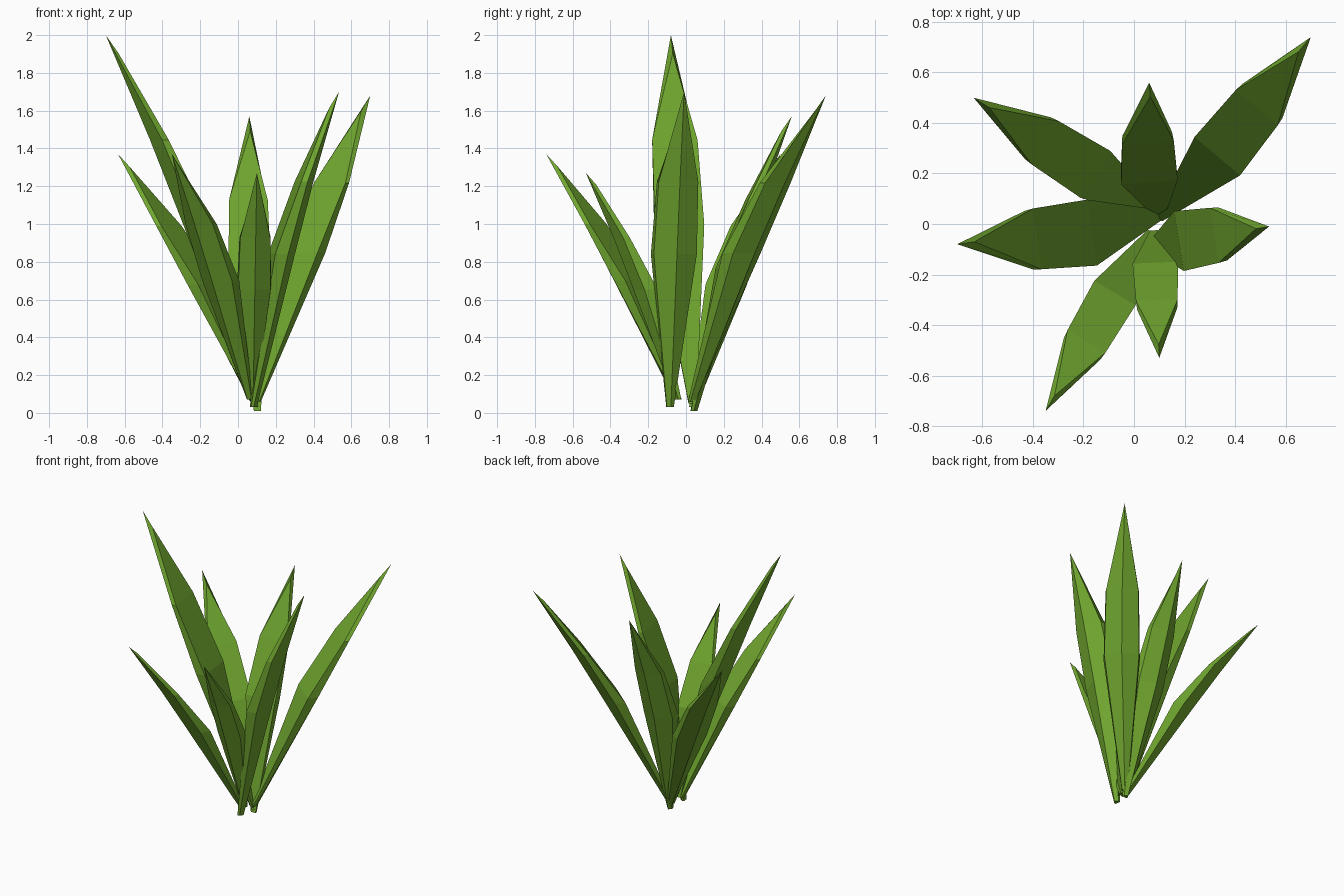
import bpy, bmesh
from mathutils import Vector

if "Cube" in bpy.data.objects:
    bpy.data.objects.remove(bpy.data.objects["Cube"])

green = bpy.data.materials.new("leaf green")
green.diffuse_color = (0.16, 0.38, 0.028, 1)
green.use_nodes = True
green.node_tree.nodes["Principled BSDF"].inputs["Base Color"].default_value = green.diffuse_color

# Each blade: name, base point, tip point, half width, sideways bow to its left
BLADES = [
    ("tall_left_leaf",   (0.07, 0.03, 0.05),   (-0.70, -0.08, 2.00), 0.132, 0.03),
    ("back_left_leaf",   (0.08, 0.05, 0.03),   (-0.635, 0.50, 1.37), 0.110, 0.0),
    ("back_leaf",        (0.10, 0.06, 0.01),   (0.06, 0.56, 1.57),   0.112, 0.03),
    ("back_right_leaf",  (0.12, 0.05, 0.06),   (0.70, 0.74, 1.68),   0.118, -0.02),
    ("right_leaf",       (0.10, -0.08, 0.03),  (0.535, -0.01, 1.70), 0.120, 0.0),
    ("front_leaf",       (0.08, -0.06, 0.07),  (0.10, -0.53, 1.27),  0.090, 0.0),
    ("front_left_leaf",  (0.05, -0.06, 0.07),  (-0.35, -0.74, 1.37), 0.095, 0.0),
]

# Rings along a blade: position, width factor, inner, edge and keel offsets, bow factor
RINGS = [
    (0.00, 0.16, 0.035, 0.020, 0.000, 0),
    (0.485, 1.00, 0.135, 0.065, 0.010, 1),
    (0.715, 0.92, 0.095, 0.060, 0.012, 0.8),
]


def blade(name, base, tip, half, bow):
    base, tip = Vector(base), Vector(tip)
    axis = tip - base
    out = Vector((axis.x, axis.y, 0)).normalized()
    side = Vector((-out.y, out.x, 0))
    bm = bmesh.new()
    rings = []
    # five-sided section: flat inner face, two edge walls, keeled outer face
    for t, wf, inner, edge, keel, b in RINGS:
        c = base + axis * t + side * bow * b
        w = half * wf
        section = [(-w, inner), (w, inner), (w * 0.96, edge), (0, keel), (-w * 0.96, edge)]
        rings.append([bm.verts.new(c + side * u - out * v) for u, v in section])
    # pointed end: inner face stops just short of the tip
    short = bm.verts.new(base + axis * 0.95 - out * 0.03)
    point = bm.verts.new(tip)
    for a, b in zip(rings, rings[1:]):
        for i in range(5):
            j = (i + 1) % 5
            bm.faces.new((a[i], a[j], b[j], b[i]))
    e = rings[-1]
    bm.faces.new((e[0], e[1], short))
    bm.faces.new((e[1], e[2], point, short))
    bm.faces.new((e[2], e[3], point))
    bm.faces.new((e[3], e[4], point))
    bm.faces.new((e[4], e[0], short, point))
    bm.faces.new(rings[0][::-1])
    bmesh.ops.recalc_face_normals(bm, faces=bm.faces)
    mesh = bpy.data.meshes.new(name)
    bm.to_mesh(mesh)
    bm.free()
    mesh.materials.append(green)
    bpy.context.collection.objects.link(bpy.data.objects.new(name, mesh))


for spec in BLADES:
    blade(*spec)
